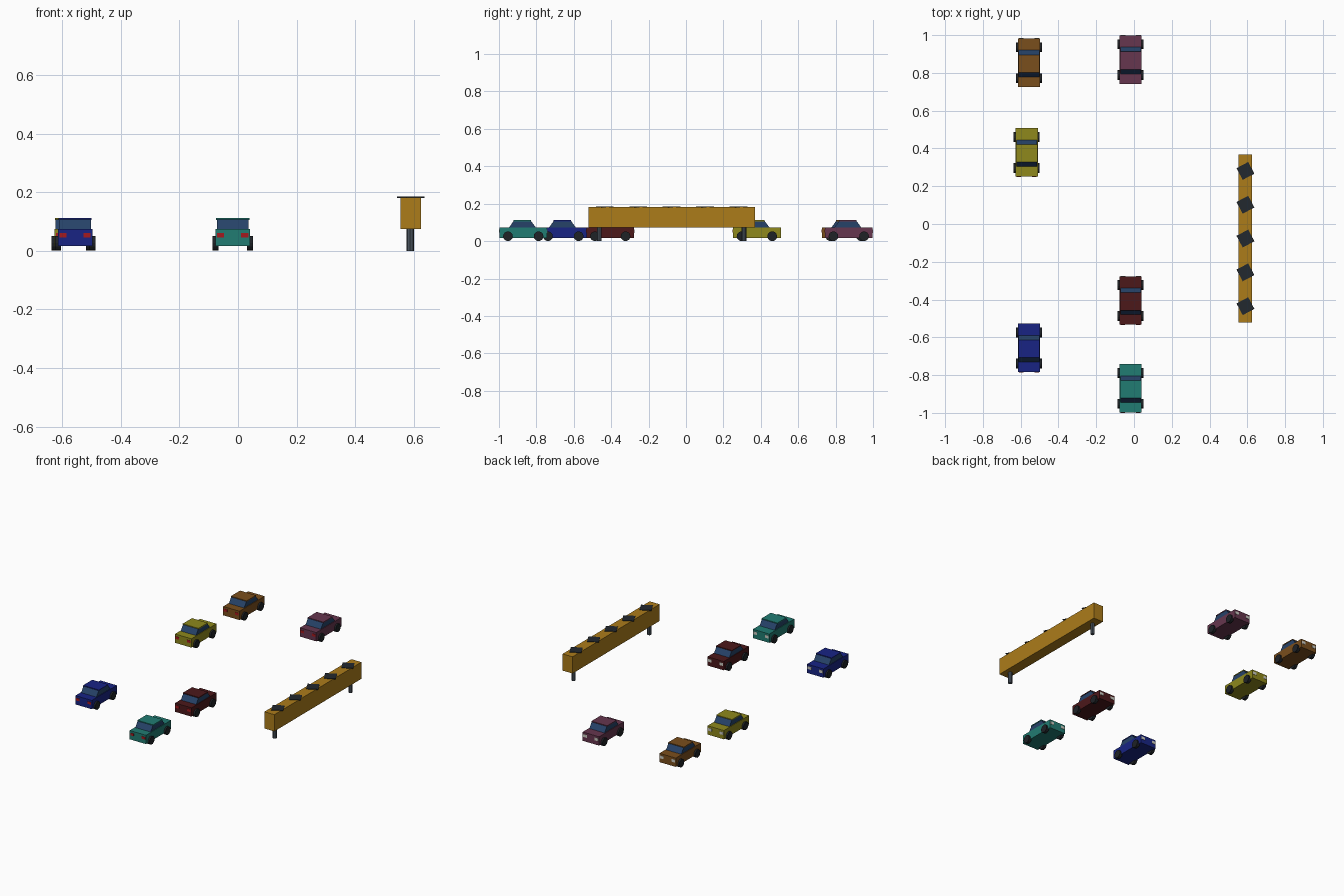
import bpy, bmesh, math
from mathutils import Matrix

if "Cube" in bpy.data.objects:
    bpy.data.objects.remove(bpy.data.objects["Cube"])


def material(name, rgb):
    m = bpy.data.materials.new(name)
    lin = [(c / 255 / 12.92) if c < 11 else ((c / 255 + 0.055) / 1.055) ** 2.4 for c in rgb]
    m.diffuse_color = (*lin, 1)
    m.use_nodes = True
    m.node_tree.nodes["Principled BSDF"].inputs["Base Color"].default_value = m.diffuse_color
    return m


def finish(bm, name, mat):
    bmesh.ops.recalc_face_normals(bm, faces=bm.faces)
    me = bpy.data.meshes.new(name)
    bm.to_mesh(me)
    bm.free()
    me.materials.append(mat)
    ob = bpy.data.objects.new(name, me)
    bpy.context.collection.objects.link(ob)
    return ob


def box(name, mat, center, size, turn=0):
    bm = bmesh.new()
    bmesh.ops.create_cube(bm, size=1, matrix=Matrix.Translation(center)
                          @ Matrix.Rotation(turn, 4, 'Z') @ Matrix.Diagonal((*size, 1)))
    return finish(bm, name, mat)


def cylinder(name, mat, center, radius, depth, axis, sides):
    bm = bmesh.new()
    rot = Matrix.Rotation(math.pi / 2, 4, 'Y') if axis == 'X' else Matrix()
    bmesh.ops.create_cone(bm, cap_ends=True, segments=sides, radius1=radius, radius2=radius,
                          depth=depth, matrix=Matrix.Translation(center) @ rot)
    return finish(bm, name, mat)


def side_profile(name, mat, x, y, width, points):
    """Extrude a (y, z) outline across the car's width."""
    bm = bmesh.new()
    face = bm.faces.new([bm.verts.new((x - width / 2, y + py, pz)) for py, pz in points])
    out = bmesh.ops.extrude_face_region(bm, geom=[face])
    verts = [v for v in out['geom'] if isinstance(v, bmesh.types.BMVert)]
    bmesh.ops.translate(bm, verts=verts, vec=(width, 0, 0))
    return finish(bm, name, mat)


glass = material("glass", (38, 66, 104))
rubber = material("rubber", (30, 34, 38))
tail_red = material("tail_red", (165, 25, 30))
lamp_white = material("lamp_white", (205, 205, 195))
steel = material("steel", (75, 85, 95))
gold = material("gold", (172, 124, 26))
plate_dark = material("plate_dark", (34, 40, 46))


def car(label, rgb, x, y):
    paint = material(label + "_paint", rgb)
    box(label + "_car_body", paint, (x, y, 0.0455), (0.117, 0.256, 0.057))
    # Glass cabin leaning in at both ends, with a painted roof panel
    side_profile(label + "_car_cabin", glass, x, y, 0.109,
                 [(-0.076, 0.073), (0.067, 0.073), (0.042, 0.107), (-0.052, 0.107)])
    box(label + "_car_roof", paint, (x, y - 0.005, 0.109), (0.113, 0.094, 0.006))
    for side in (-1, 1):
        for end in (-1, 1):
            cylinder(label + "_car_wheel", rubber,
                     (x + side * 0.059, y + end * 0.082, 0.026), 0.026, 0.02, 'X', 14)
        # Lamps: red at the rear (-y), white at the front
        box(label + "_car_tail_lamp", tail_red,
            (x + side * 0.041, y - 0.128, 0.053), (0.024, 0.004, 0.016))
        box(label + "_car_head_lamp", lamp_white,
            (x + side * 0.041, y + 0.128, 0.053), (0.026, 0.004, 0.018))


for label, rgb, x, y in [
    ("brown", (122, 78, 28), -0.556, 0.854),
    ("plum", (102, 54, 78), -0.018, 0.870),
    ("yellow", (142, 136, 28), -0.568, 0.379),
    ("maroon", (76, 24, 26), -0.018, -0.405),
    ("blue", (24, 36, 132), -0.556, -0.656),
    ("teal", (33, 124, 114), -0.018, -0.870),
]:
    car(label, rgb, x, y)

# Long raised beam on two posts
bx, by = 0.590, -0.077
box("beam", gold, (bx, by, 0.128), (0.071, 0.89, 0.108))
for end in (-1, 1):
    cylinder("beam_post", steel, (bx - 0.002, by + end * 0.387, 0.0385), 0.0125, 0.077, 'Z', 8)
# Turned square plates along the top
for i in range(-2, 3):
    box("top_plate", plate_dark, (bx, by + i * 0.179, 0.183), (0.07, 0.07, 0.004), math.radians(28))
